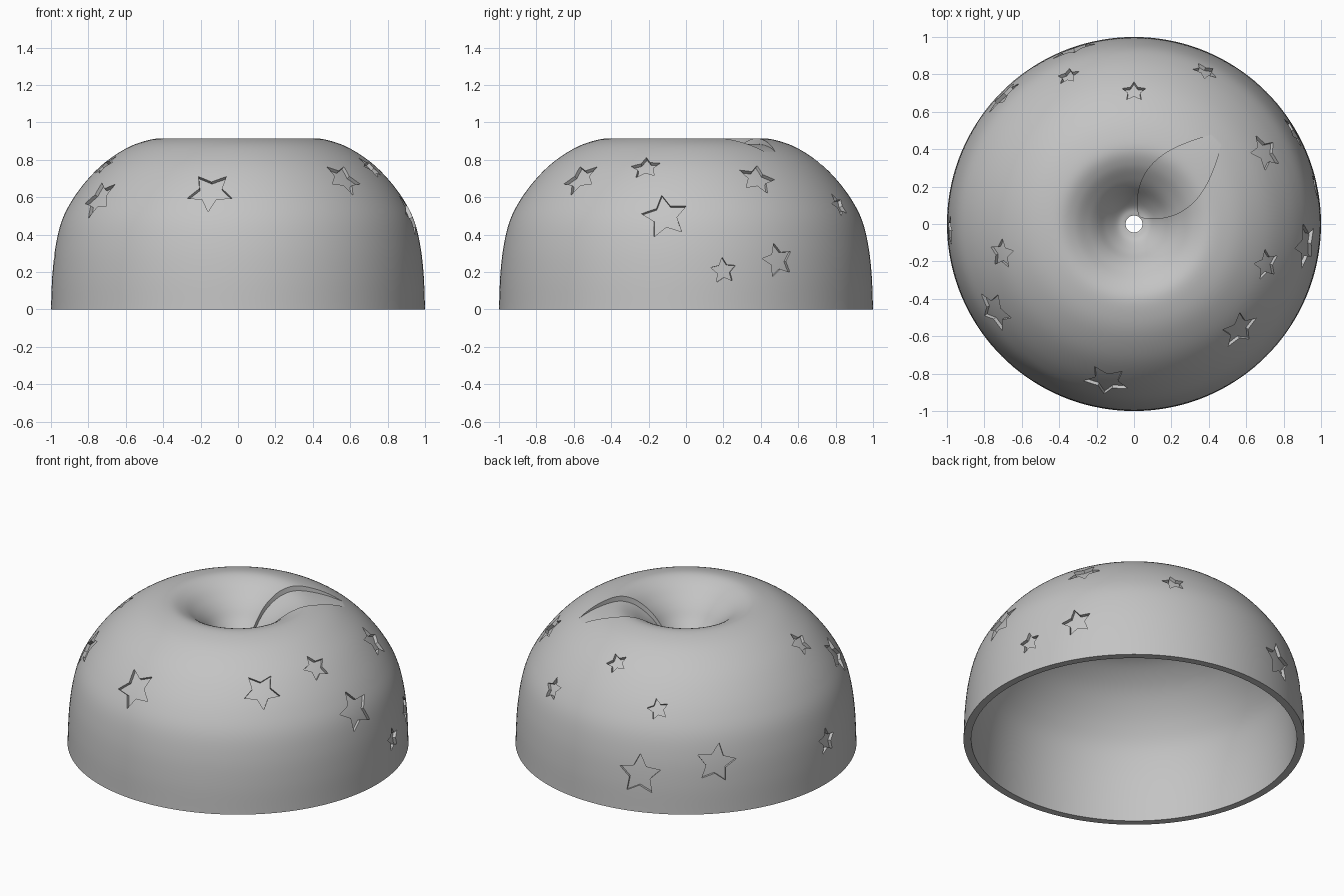
import bpy, bmesh
from math import sin, cos, pi, radians
from mathutils import Vector

default_cube = bpy.data.objects.get("Cube")
if default_cube:
    bpy.data.objects.remove(default_cube, do_unlink=True)

SEGMENTS = 144
SHELL_THICKNESS = 0.045
STAR_DEPTH = 0.02
LEAF_DEPTH = 0.035

# Outer half profile (radius, height) from the stem hole to the rim
KEYS = [(.045, .64), (.09, .657), (.15, .72), (.2, .785), (.25, .835), (.32, .888),
        (.4, .915), (.5, .9), (.6, .86), (.71, .787), (.8, .7), (.88, .595),
        (.94, .48), (.975, .34), (.993, .18), (1, 0)]

# Stars: angle around the body, height, radius, roll
STARS = [(114, .61, .065, 15), (90, .79, .067, 36), (65, .55, .072, 10),
         (28.5, .7, .105, -20), (-17, .76, .085, 10), (-7, .5, .128, 11),
         (-45, .7, .112, 36), (-100, .64, .128, 36), (212, .6, .122, 32),
         (192.6, .77, .082, 0), (109, .23, .13, 0), (135.5, .305, .122, -10),
         (30, .26, .095, 12), (11.7, .22, .072, 5), (182, .27, .082, 0)]


def smooth_path(keys, steps=6):
    """Catmull-Rom curve through the key points."""
    pts = [Vector(k) for k in keys]
    ext = [2 * pts[0] - pts[1]] + pts + [2 * pts[-1] - pts[-2]]
    path = []
    for a, b, c, d in zip(ext, ext[1:], ext[2:], ext[3:]):
        for i in range(steps):
            t = i / steps
            path.append(0.5 * (2 * b + (c - a) * t + (2 * a - 5 * b + 4 * c - d) * t**2
                               + (3 * b - a - 3 * c + d) * t**3))
    return path + [pts[-1]]


OUTER = smooth_path(KEYS)


def normal_at(i):
    d = OUTER[min(i + 1, len(OUTER) - 1)] - OUTER[max(i - 1, 0)]
    return Vector((-d.y, d.x)).normalized()


def offset_path(depth):
    return [p - normal_at(i) * depth for i, p in enumerate(OUTER)]


def height_at(r):
    for a, b in zip(OUTER, OUTER[1:]):
        if a.x <= r <= b.x:
            return a.y + (b.y - a.y) * (r - a.x) / (b.x - a.x)
    return OUTER[0].y if r < OUTER[0].x else 0


def finish(bm, name):
    bmesh.ops.recalc_face_normals(bm, faces=bm.faces)
    mesh = bpy.data.meshes.new(name)
    bm.to_mesh(mesh)
    bm.free()
    obj = bpy.data.objects.new(name, mesh)
    bpy.context.collection.objects.link(obj)
    return obj


def revolve(path, name, closed):
    """Spin a profile round z; a closed profile makes a shell, an open one is capped."""
    bm = bmesh.new()
    rings = [[bm.verts.new((p.x * cos(2 * pi * s / SEGMENTS),
                            p.x * sin(2 * pi * s / SEGMENTS), p.y))
              for s in range(SEGMENTS)] for p in path]
    pairs = list(zip(rings, rings[1:]))
    if closed:
        pairs.append((rings[-1], rings[0]))
    else:
        bm.faces.new(rings[0])
        bm.faces.new(rings[-1])
    for a, b in pairs:
        for s in range(SEGMENTS):
            n = (s + 1) % SEGMENTS
            bm.faces.new((a[s], a[n], b[n], b[s]))
    return finish(bm, name)


def star_prisms():
    bm = bmesh.new()
    for angle, height, radius, roll in STARS:
        i = min((k for k, p in enumerate(OUTER) if p.x > .45),
                key=lambda k: abs(OUTER[k].y - height))
        a, n2, p = radians(angle), normal_at(i), OUTER[i]
        centre = Vector((p.x * cos(a), p.x * sin(a), p.y))
        normal = Vector((n2.x * cos(a), n2.x * sin(a), n2.y))
        side = Vector((-sin(a), cos(a), 0))
        up = normal.cross(side)
        rings = []
        for level in (-.07, .07):
            ring = []
            for k in range(10):
                t = radians(roll + 36 * k)
                size = radius if k % 2 == 0 else radius * .5
                ring.append(bm.verts.new(centre + normal * level
                                         + (up * cos(t) - side * sin(t)) * size))
            rings.append(ring)
        low, high = rings
        bm.faces.new(low)
        bm.faces.new(high)
        for k in range(10):
            n = (k + 1) % 10
            bm.faces.new((low[k], low[n], high[n], high[k]))
    return finish(bm, "star_cutters")


def leaf_block():
    """Leaf-shaped cutter whose floor follows the body and rises out at the tip."""
    bm = bmesh.new()
    base, along, across = Vector((.03, .04)), Vector((.46, .46)), Vector((-.707, .707))
    rows, cols = 36, 14
    floor = []
    for i in range(rows + 1):
        t = .005 + .99 * i / rows
        width = .15 * sin(pi * t**.75)
        row = []
        for j in range(cols + 1):
            p = base + along * t + across * width * (2 * j / cols - 1)
            z = height_at(p.length) - LEAF_DEPTH * (1 - (t / .89)**4)
            row.append(bm.verts.new((p.x, p.y, z)))
        floor.append(row)
    faces = [bm.faces.new((a[j], a[j + 1], b[j + 1], b[j]))
             for a, b in zip(floor, floor[1:]) for j in range(cols)]
    lid = bmesh.ops.extrude_face_region(bm, geom=faces)["geom"]
    for v in lid:
        if isinstance(v, bmesh.types.BMVert):
            v.co.z = 1.1
    return finish(bm, "leaf_cutter")


def cut(target, cutter):
    cutter.hide_render = True
    mod = target.modifiers.new("cut", 'BOOLEAN')
    mod.operation, mod.solver, mod.object = 'DIFFERENCE', 'EXACT', cutter
    bpy.context.view_layer.objects.active = target
    bpy.ops.object.modifier_apply(modifier=mod.name)
    bpy.data.objects.remove(cutter, do_unlink=True)


# Hollow body with a stem hole
inner = offset_path(SHELL_THICKNESS)
inner[0].x = OUTER[0].x
inner[-1] = Vector((1 - SHELL_THICKNESS, 0))
body = revolve(OUTER + inner[::-1], "apple_shell", True)

# Engraved stars with curved floors
stars = star_prisms()
core = revolve(offset_path(STAR_DEPTH) + [Vector((.98, -.1))], "star_floor", False)
cut(stars, core)
cut(body, stars)

# Engraved leaf
cut(body, leaf_block())

# Single grey finish
grey = bpy.data.materials.new("plain_grey")
grey.use_nodes = True
colour = (.55, .55, .55, 1)
grey.diffuse_color = colour
grey.node_tree.nodes["Principled BSDF"].inputs["Base Color"].default_value = colour
body.data.materials.clear()
body.data.materials.append(grey)

bpy.ops.object.select_all(action='DESELECT')
body.select_set(True)
bpy.context.view_layer.objects.active = body
bpy.ops.object.shade_smooth_by_angle(angle=radians(35))
